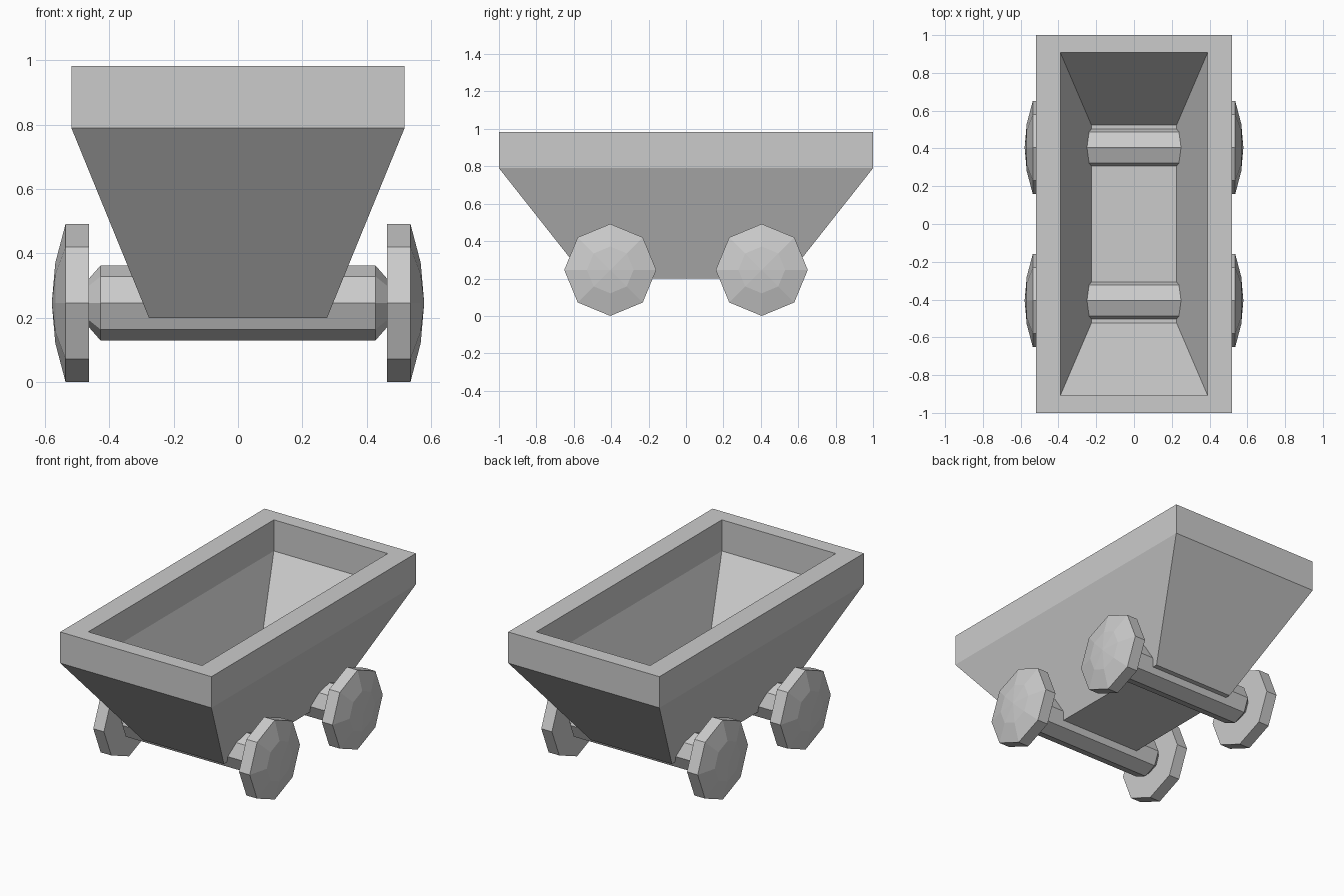
import bpy, bmesh
from math import cos, sin, pi

if "Cube" in bpy.data.objects:
    bpy.data.objects.remove(bpy.data.objects["Cube"])


def skin(name, rings, location=(0, 0, 0)):
    """Join successive rings of points with flat faces and cap both ends."""
    bm = bmesh.new()
    loops = [[bm.verts.new(p) for p in ring] for ring in rings]
    for a, b in zip(loops, loops[1:]):
        n = max(len(a), len(b))
        for i in range(n):
            j = (i + 1) % n
            if len(b) == 1:
                bm.faces.new((a[i], a[j], b[0]))
            elif len(a) == 1:
                bm.faces.new((a[0], b[j], b[i]))
            else:
                bm.faces.new((a[i], a[j], b[j], b[i]))
    for end in (loops[0], loops[-1]):
        if len(end) > 2:
            bm.faces.new(end)
    bmesh.ops.recalc_face_normals(bm, faces=bm.faces)
    mesh = bpy.data.meshes.new(name)
    bm.to_mesh(mesh)
    bm.free()
    obj = bpy.data.objects.new(name, mesh)
    obj.location = location
    bpy.context.collection.objects.link(obj)
    return obj


def rect(x, y, z):
    return [(-x, -y, z), (x, -y, z), (x, y, z), (-x, y, z)]


def octagon(x, r):
    if r == 0:
        return [(x, 0, 0)]
    return [(x, r * cos(i * pi / 4), r * sin(i * pi / 4)) for i in range(8)]


# Hopper: outside from bottom to rim, then down the inside to the floor
skin("hopper", [
    rect(0.277, 0.534, 0.20),
    rect(0.518, 1.0, 0.79),
    rect(0.518, 1.0, 0.983),
    rect(0.39, 0.908, 0.983),
    rect(0.39, 0.908, 0.79),
    rect(0.225, 0.523, 0.29),
])

AXLE = [(-0.463, 0.076), (-0.427, 0.117), (0.427, 0.117), (0.463, 0.076)]
WHEEL = [(0.463, 0.246), (0.536, 0.246), (0.568, 0.125), (0.579, 0)]

for end, y in (("front", -0.405), ("back", 0.405)):
    # Axle with tapered ends, running through the hopper floor
    skin(end + "_axle", [octagon(x, r) for x, r in AXLE], (0, y, 0.246))
    # Wheels with domed outer faces
    for side, s in (("left", -1), ("right", 1)):
        skin(f"{end}_{side}_wheel", [octagon(s * x, r) for x, r in WHEEL], (0, y, 0.246))
